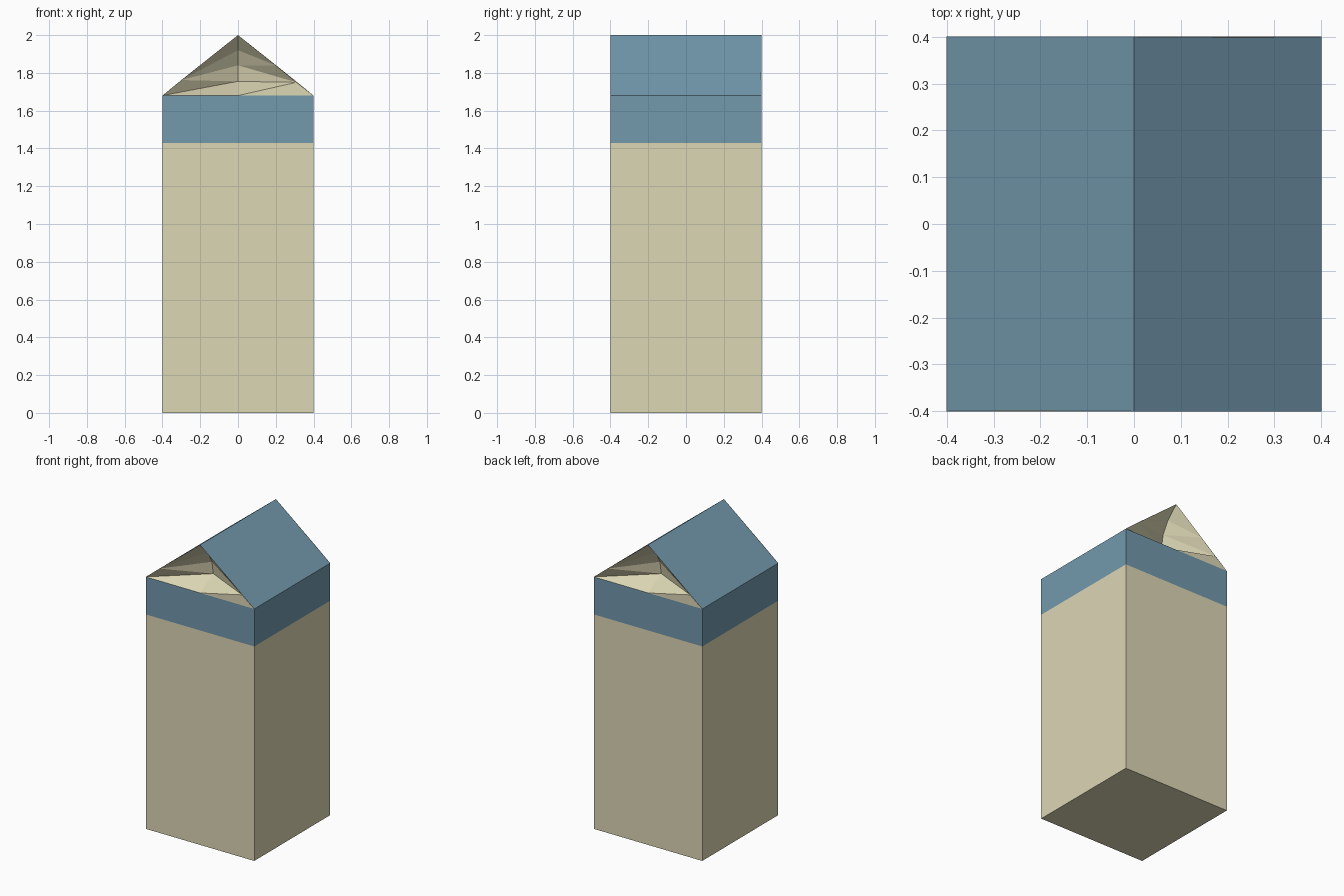
import bpy

if "Cube" in bpy.data.objects:
    bpy.data.objects.remove(bpy.data.objects["Cube"])

W, BAND, EAVE, RIDGE = 0.4, 1.43, 1.68, 2.0


def material(name, rgb):
    m = bpy.data.materials.new(name)
    m.diffuse_color = (*rgb, 1)
    m.use_nodes = True
    m.node_tree.nodes["Principled BSDF"].inputs["Base Color"].default_value = m.diffuse_color
    return m


cream = material("cream_card", (0.72, 0.68, 0.46))
blue = material("blue_card", (0.17, 0.32, 0.42))


def part(name, verts, faces, mat):
    me = bpy.data.meshes.new(name)
    me.from_pydata(verts, [], faces)
    me.materials.append(mat)
    ob = bpy.data.objects.new(name, me)
    bpy.context.collection.objects.link(ob)
    return ob


def sleeve(name, z0, z1, mat, floor=False):
    ring = [(-W, -W), (W, -W), (W, W), (-W, W)]
    verts = [(x, y, z) for z in (z0, z1) for x, y in ring]
    faces = [(i, (i + 1) % 4, (i + 1) % 4 + 4, i + 4) for i in range(4)]
    if floor:
        faces.append((3, 2, 1, 0))
    return part(name, verts, faces, mat)


# Square carton body and coloured band
sleeve("carton_body", 0, BAND, cream, floor=True)
sleeve("top_band", BAND, EAVE, blue)

# Two sloping roof panels meeting at the ridge
part("roof_panels",
     [(-W, -W, EAVE), (0, -W, RIDGE), (W, -W, EAVE),
      (-W, W, EAVE), (0, W, RIDGE), (W, W, EAVE)],
     [(1, 4, 3, 0), (2, 5, 4, 1)], blue)

# Gable end tucked inwards with creases
fold_verts = [
    (0, -W, RIDGE), (-W, -W, EAVE), (W, -W, EAVE), (0, -W, EAVE),  # apex, corners, middle
    (0, -0.26, 1.755), (0, -0.275, 1.84),                          # inner creases
    (-0.3, -W, 1.762), (0.31, -W, 1.75), (0.2, -W, 1.84),          # creases at the roof edge
    (0, -0.32, 1.92),
]
fold_faces = [(0, 6, 9), (9, 6, 5), (6, 4, 5), (6, 1, 4), (1, 3, 4),
              (0, 9, 8), (9, 5, 8), (5, 7, 8), (5, 4, 7), (3, 7, 4), (3, 2, 7)]
for name, s in (("front_gable_fold", 1), ("back_gable_fold", -1)):
    part(name, [(s * x, s * y, z) for x, y, z in fold_verts], fold_faces, cream)
